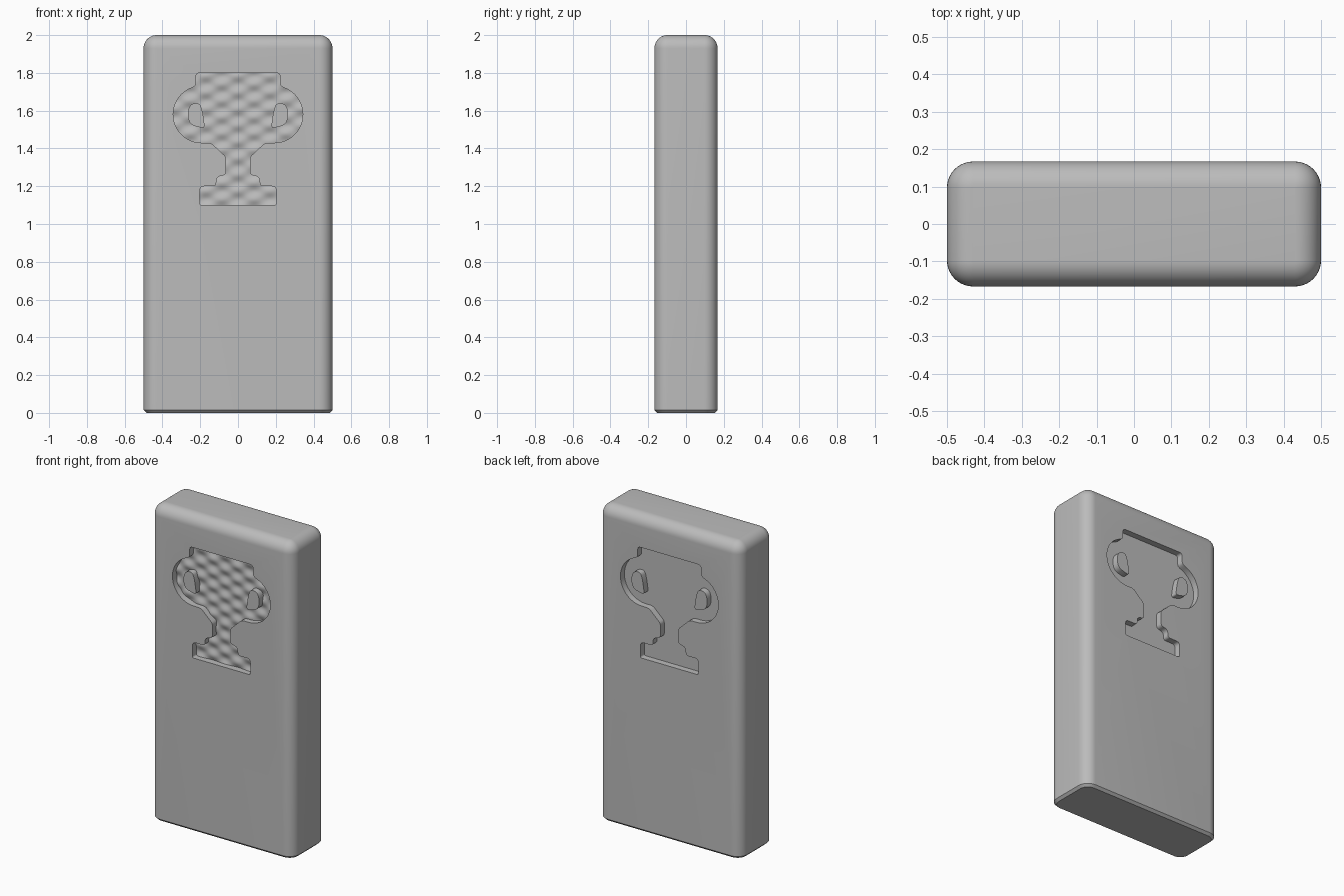
import bpy, bmesh
from math import sin, cos, pi, radians
from mathutils import Vector

old = bpy.data.objects.get("Cube")
if old:
    bpy.data.objects.remove(old, do_unlink=True)

W, D, H, R = 0.5, 0.167, 2.0, 0.07   # half width, half depth, height, edge radius
DEPTH = 0.04                         # recess depth

grey = bpy.data.materials.new("plain grey")
grey.use_nodes = True
grey.diffuse_color = (0.5, 0.5, 0.5, 1)
grey.node_tree.nodes["Principled BSDF"].inputs["Base Color"].default_value = (0.5, 0.5, 0.5, 1)


def make_object(name, bm):
    bmesh.ops.recalc_face_normals(bm, faces=bm.faces)
    mesh = bpy.data.meshes.new(name)
    bm.to_mesh(mesh)
    bm.free()
    mesh.materials.append(grey)
    obj = bpy.data.objects.new(name, mesh)
    bpy.context.collection.objects.link(obj)
    return obj


def apply_boolean(obj, other, operation):
    mod = obj.modifiers.new("cut", "BOOLEAN")
    mod.object, mod.operation, mod.solver = other, operation, "EXACT"
    bpy.context.view_layer.objects.active = obj
    bpy.ops.object.modifier_apply(modifier=mod.name)
    bpy.data.objects.remove(other, do_unlink=True)


def rounded(points):
    """Closed outline from (x, z, corner radius) points."""
    out = []
    for i, (x, z, r) in enumerate(points):
        p = Vector((x, z))
        if r == 0:
            out.append(p)
            continue
        a = Vector(points[i - 1][:2]) - p
        b = Vector(points[(i + 1) % len(points)][:2]) - p
        a *= min(r / a.length, 0.49)
        b *= min(r / b.length, 0.49)
        for k in range(6):
            t = k / 5
            out.append(p + a * (1 - t) ** 2 + b * t ** 2)
    return out


# Body: stacked rounded rectangles, chamfered foot and rounded top
def ring(bm, inset, z, steps=10):
    verts = []
    for q, (sx, sy) in enumerate([(1, 1), (-1, 1), (-1, -1), (1, -1)]):
        for k in range(steps + 1):
            a = pi / 2 * (q + k / steps)
            verts.append(bm.verts.new((sx * (W - R) + (R - inset) * cos(a),
                                       sy * (D - R) + (R - inset) * sin(a), z)))
    return verts


bm = bmesh.new()
levels = [(0.015, 0), (0, 0.015)]
for k in range(11):
    a = pi / 2 * k / 10
    levels.append((R * 0.98 * (1 - cos(a)), H - R + R * sin(a)))
rings = [ring(bm, *level) for level in levels]
for low, high in zip(rings, rings[1:]):
    for i in range(len(low)):
        j = (i + 1) % len(low)
        bm.faces.new((low[i], low[j], high[j], high[i]))
bm.faces.new(rings[0])
bm.faces.new(rings[-1])
body = make_object("body", bm)

# Cup outline: half profile, mirrored; the handle is an arc
half = [(0.222, 1.80, 0.02), (0.222, 1.735, 0.02)]
for deg in range(72, -91, -6):
    a = radians(deg)
    half.append((0.193 + 0.15 * cos(a), 1.58 + 0.15 * sin(a), 0))
half += [(0.143, 1.43, 0.02), (0.063, 1.355, 0.015), (0.063, 1.26, 0.02),
         (0.115, 1.25, 0.025), (0.115, 1.20, 0.02), (0.203, 1.20, 0.025),
         (0.203, 1.10, 0.012)]
cup = rounded(half + [(-x, z, r) for x, z, r in reversed(half)])
hole = [(0.205, 1.645, 0.03), (0.265, 1.63, 0.06), (0.265, 1.53, 0.06),
        (0.20, 1.51, 0.03), (0.175, 1.51, 0.02), (0.188, 1.60, 0.03)]
outlines = [cup, rounded(hole), rounded([(-x, z, r) for x, z, r in hole])]


# Prism of the cup with open handles, used to cut both faces
def cup_cutter(name, y):
    curve = bpy.data.curves.new(name, "CURVE")
    curve.dimensions, curve.fill_mode, curve.extrude = "2D", "BOTH", DEPTH + 0.02
    for outline in outlines:
        spline = curve.splines.new("POLY")
        spline.points.add(len(outline) - 1)
        spline.use_cyclic_u = True
        for point, p in zip(spline.points, outline):
            point.co = (p.x, p.y, 0, 1)
    temp = bpy.data.objects.new(name, curve)
    bpy.context.collection.objects.link(temp)
    bpy.context.view_layer.update()
    mesh = temp.evaluated_get(bpy.context.evaluated_depsgraph_get()).to_mesh()
    bm = bmesh.new()
    bm.from_mesh(mesh)
    bpy.data.objects.remove(temp, do_unlink=True)
    bmesh.ops.remove_doubles(bm, verts=bm.verts, dist=0.0001)
    for v in bm.verts:
        v.co = (v.co.x, y - v.co.z, v.co.y)
    obj = make_object(name, bm)
    obj.hide_render = True
    return obj


# Block whose inner face is rippled, for the textured front floor
def ripple_block():
    bm = bmesh.new()
    nx, nz = 84, 130
    bmesh.ops.create_grid(bm, x_segments=nx, y_segments=nz, size=1)
    for v in bm.verts:
        x, z = v.co.x * 0.38, 1.45 + v.co.y * 0.4
        wave = 0.006 * cos(2 * pi * x / 0.17) * cos(2 * pi * z / 0.087)
        v.co = (x, -D + DEPTH + wave, z)
    rim = [e for e in bm.edges if e.is_boundary]
    made = bmesh.ops.extrude_edge_only(bm, edges=rim)["geom"]
    for v in made:
        if isinstance(v, bmesh.types.BMVert):
            v.co.y = -D - 0.1
    bmesh.ops.holes_fill(bm, edges=[e for e in bm.edges if e.is_boundary], sides=0)
    return make_object("ripple_block", bm)


front = cup_cutter("front_cutter", -D)
apply_boolean(front, ripple_block(), "INTERSECT")
apply_boolean(body, front, "DIFFERENCE")
apply_boolean(body, cup_cutter("back_cutter", D + 0.02), "DIFFERENCE")

bpy.ops.object.select_all(action="DESELECT")
body.select_set(True)
bpy.context.view_layer.objects.active = body
bpy.ops.object.shade_smooth_by_angle(angle=radians(35))
